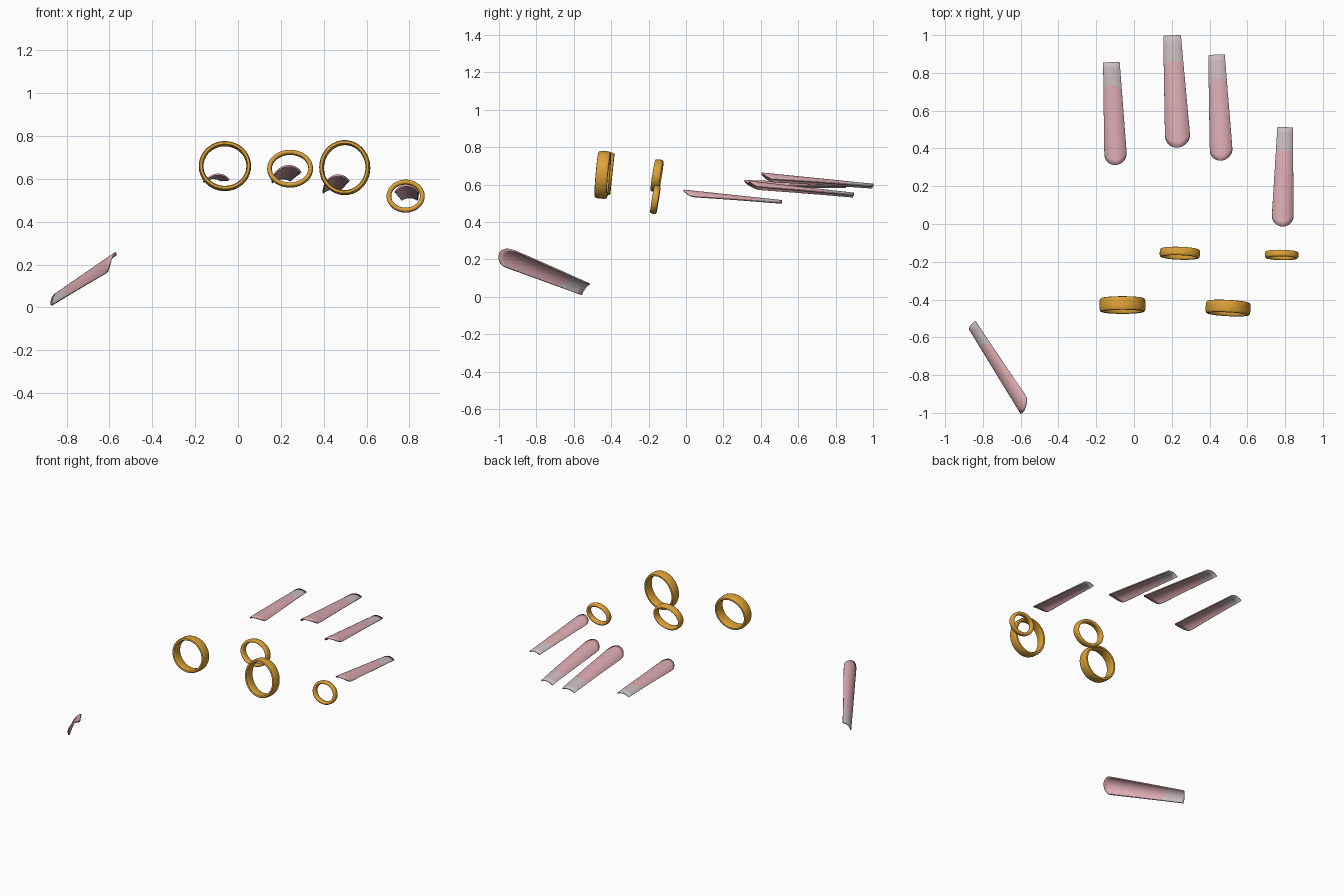
import bpy, math
from mathutils import Vector, Matrix, Euler

if "Cube" in bpy.data.objects:
    bpy.data.objects.remove(bpy.data.objects["Cube"])


def material(name, rgb):
    m = bpy.data.materials.new(name)
    m.diffuse_color = (*rgb, 1)
    m.use_nodes = True
    m.node_tree.nodes["Principled BSDF"].inputs["Base Color"].default_value = m.diffuse_color
    return m


PINK = material("pink_polish", (0.72, 0.41, 0.45))
TIP = material("pale_tip", (0.60, 0.51, 0.53))
GOLD = material("gold", (0.72, 0.36, 0.04))


def add_object(name, verts, faces, mats):
    me = bpy.data.meshes.new(name)
    me.from_pydata(verts, [], faces)
    for m in mats:
        me.materials.append(m)
    ob = bpy.data.objects.new(name, me)
    bpy.context.collection.objects.link(ob)
    return ob


def smooth(ob):
    bpy.ops.object.select_all(action='DESELECT')
    ob.select_set(True)
    bpy.context.view_layer.objects.active = ob
    bpy.ops.object.shade_smooth_by_angle(angle=math.radians(40))


def nail(name, base, tip, up, wide, narrow):
    """Arched nail: round cuticle end at base, straight free edge at tip."""
    base, tip = Vector(base), Vector(tip)
    y = tip - base
    length = y.length
    y.normalize()
    x = y.cross(Vector(up)).normalized()
    z = x.cross(y)
    frame = Matrix((x, y, z)).transposed()
    cols, body_rows, tip_rows = 20, 14, 4
    radius = wide * 1.22                      # radius of the cross arch
    verts, faces = [], []
    for r in range(body_rows + tip_rows + 1):
        for c in range(cols + 1):
            u = math.sin(math.pi * (c / cols - 0.5))
            start = wide * (1 - math.sqrt(max(0, 1 - u * u)))
            smile = length * 0.775 - 0.03 * u * u
            if r <= body_rows:
                d = start + (smile - start) * r / body_rows
            else:
                d = smile + (length - smile) * (r - body_rows) / tip_rows
            k = max(0, (d / length - 0.15) / 0.85)
            px = u * (wide + (narrow - wide) * k)
            pz = math.sqrt(radius ** 2 - px * px) - radius
            verts.append(base + frame @ Vector((px, d, pz)))
    n = cols + 1
    for r in range(body_rows + tip_rows):
        for c in range(cols):
            a = r * n + c
            faces.append((a, a + 1, a + n + 1, a + n))
    ob = add_object(name, verts, faces, (PINK, TIP))
    for i, p in enumerate(ob.data.polygons):
        p.material_index = int(i // cols >= body_rows)
    mod = ob.modifiers.new("thickness", 'SOLIDIFY')
    mod.thickness = 0.008
    mod.offset = -1
    smooth(ob)


def ring(name, centre, rx, rz, width, tilt, yaw):
    """Oval band around the y axis with a rounded cross-section."""
    seg, sides, half = 64, 16, 0.011
    rot = Euler((math.radians(tilt), 0, math.radians(yaw))).to_matrix()
    verts, faces = [], []
    for i in range(seg):
        a = 2 * math.pi * i / seg
        for j in range(sides):
            b = 2 * math.pi * j / sides
            cb, sb = math.cos(b), math.sin(b)
            ax = math.copysign(abs(cb) ** 0.7, cb) * width / 2
            h = math.copysign(abs(sb) ** 0.7, sb) * half - half
            p = Vector(((rx + h) * math.cos(a), ax, (rz + h) * math.sin(a)))
            verts.append(Vector(centre) + rot @ p)
            i2, j2 = (i + 1) % seg, (j + 1) % sides
            faces.append((i * sides + j, i * sides + j2,
                          i2 * sides + j2, i2 * sides + j))
    smooth(add_object(name, verts, faces, (GOLD,)))


# Finger nails: cuticle end, free edge, facing direction, half widths
nail("index_nail", (-0.098, 0.312, 0.624), (-0.121, 0.857, 0.606), (-0.08, 0, 1), 0.059, 0.044)
nail("middle_nail", (0.230, 0.405, 0.664), (0.200, 1.0, 0.604), (-0.10, 0, 1), 0.066, 0.047)
nail("third_nail", (0.460, 0.336, 0.620), (0.435, 0.897, 0.556), (-0.12, 0, 1), 0.060, 0.044)
nail("little_nail", (0.786, -0.013, 0.573), (0.800, 0.513, 0.517), (0, 0, 1), 0.057, 0.041)
# Thumb nail, turned outward to the left
nail("thumb_nail", (-0.59, -0.995, 0.240), (-0.868, -0.54, 0.048), (-0.774, -0.24, 0.57), 0.058, 0.042)

# Finger rings
ring("index_ring", (-0.061, -0.429, 0.659), 0.122, 0.116, 0.072, -6, 0)
ring("middle_ring", (0.243, -0.155, 0.647), 0.107, 0.088, 0.045, -9, -2)
ring("third_ring", (0.498, -0.445, 0.652), 0.119, 0.128, 0.066, -5, -3)
ring("little_ring", (0.782, -0.164, 0.519), 0.089, 0.077, 0.035, -9, -1)
